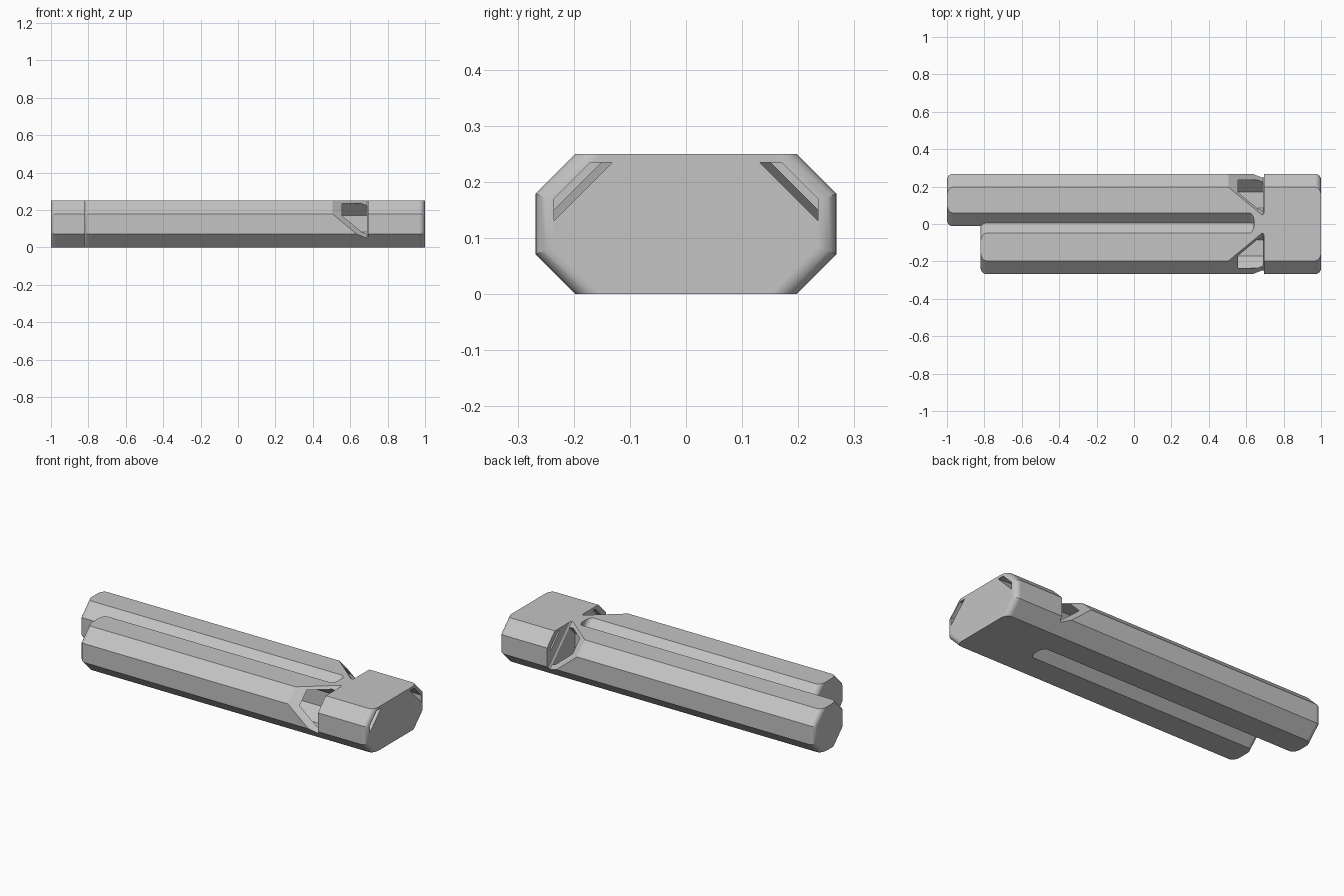
import bpy
import bmesh
from math import radians, sqrt
from mathutils import Vector

if "Cube" in bpy.data.objects:
    bpy.data.objects.remove(bpy.data.objects["Cube"], do_unlink=True)

HEIGHT, HALF_W, CUT = 0.25, 0.268, 0.071
WINDOW_X = 0.695

grey = bpy.data.materials.new("plain grey")
grey.use_nodes = True
grey.diffuse_color = (0.55, 0.55, 0.55, 1)
grey.node_tree.nodes["Principled BSDF"].inputs["Base Color"].default_value = grey.diffuse_color


def loft(name, ring_a, ring_b, round_x=None, radius=0.032):
    """Solid between two matching rings; end edges at round_x are filleted."""
    bm = bmesh.new()
    a = [bm.verts.new(p) for p in ring_a]
    b = [bm.verts.new(p) for p in ring_b]
    n = len(a)
    bm.faces.new(a)
    bm.faces.new(b[::-1])
    for i in range(n):
        j = (i + 1) % n
        bm.faces.new((a[i], b[i], b[j], a[j]))
    bmesh.ops.recalc_face_normals(bm, faces=bm.faces)
    if round_x is not None:
        ends = []
        for e in bm.edges:
            p, q = (v.co for v in e.verts)
            at_end = all(abs(c.x - round_x) < 1e-5 for c in (p, q))
            if at_end and abs(p.z - q.z) > 1e-4:
                ends.append(e)
        bmesh.ops.bevel(bm, geom=ends, offset=radius, segments=6,
                        profile=0.5, affect='EDGES')
    mesh = bpy.data.meshes.new(name)
    bm.to_mesh(mesh)
    bm.free()
    mesh.materials.append(grey)
    obj = bpy.data.objects.new(name, mesh)
    bpy.context.collection.objects.link(obj)
    return obj


def octagon(x, y0, y1, z0, z1, c):
    pts = [(y0 + c, z0), (y1 - c, z0), (y1, z0 + c), (y1, z1 - c),
           (y1 - c, z1), (y0 + c, z1), (y0, z1 - c), (y0, z0 + c)]
    return [Vector((x, y, z)) for y, z in pts]


def bar(name, x0, x1, y0, y1, z0=0, z1=HEIGHT, c=CUT, round_x=None):
    return loft(name, octagon(x0, y0, y1, z0, z1, c),
                octagon(x1, y0, y1, z0, z1, c), round_x)


def combine(target, other, operation):
    other.hide_render = True
    mod = target.modifiers.new("combine", 'BOOLEAN')
    mod.operation = operation
    mod.solver = 'EXACT'
    mod.object = other
    bpy.context.view_layer.objects.active = target
    bpy.ops.object.modifier_apply(modifier=mod.name)
    bpy.data.objects.remove(other, do_unlink=True)


# Mouthpiece block
body = bar("whistle_body", 0.6, 1, -HALF_W, HALF_W, round_x=1)

# Rounded ends of the grooves between the tubes, top and bottom
for flip in (False, True):
    section = [(0.112, 0.3), (0.005, 0.193), (-0.102, 0.3)]
    if flip:
        section = [(y, HEIGHT - z) for y, z in section]
    rings = [[Vector((x, y, z)) for y, z in section] for x in (0.55, 0.642)]
    combine(body, loft("groove_cutter", *rings, round_x=0.642), 'DIFFERENCE')

# Long and short tubes
combine(body, bar("long_tube", -1, 0.75, -0.012, HALF_W, round_x=-1), 'UNION')
combine(body, bar("short_tube", -0.82, 0.75, -HALF_W, 0.022, round_x=-0.82), 'UNION')

# Hollow bores
combine(body, bar("long_bore", -0.97, 0.69, 0.02, 0.235, 0.016, 0.235, 0.065), 'DIFFERENCE')
combine(body, bar("short_bore", -0.79, 0.69, -0.235, -0.02, 0.016, 0.235, 0.065), 'DIFFERENCE')


def window_ring(side, t):
    """Sloped sound window, measured inward from the upper outer chamfer."""
    profile = [(0.334, -0.1), (0.68, 0.1025), (0.69, 0.1055),
               (WINDOW_X, 0.098), (WINDOW_X, -0.1)]
    mid = CUT / 2
    return [Vector((x, side * (HALF_W - mid - (d - t) / sqrt(2)),
                    HEIGHT - mid - (d + t) / sqrt(2))) for x, d in profile]


def airway_ring(side, x, s):
    """Slanted slot under the chamfer; s sets how deep its floor lies."""
    pts = [(s - 0.235, 0.235), (0.17, 0.235), (0.235, 0.17), (0.235, s - 0.235)]
    return [Vector((x, side * y, z)) for y, z in pts]


# Sound windows and tapering airways on both sides
for side in (1, -1):
    combine(body, loft("window_cutter", window_ring(side, -0.3),
                       window_ring(side, 0.3)), 'DIFFERENCE')
    combine(body, loft("airway_cutter", airway_ring(side, 0.68, 0.387),
                       airway_ring(side, 1.01, 0.365)), 'DIFFERENCE')

# Smooth fillets, crisp facets
bpy.ops.object.select_all(action='DESELECT')
body.select_set(True)
bpy.context.view_layer.objects.active = body
bpy.ops.object.shade_smooth_by_angle(angle=radians(25))
weighted = body.modifiers.new("even_shading", 'WEIGHTED_NORMAL')
weighted.keep_sharp = True
